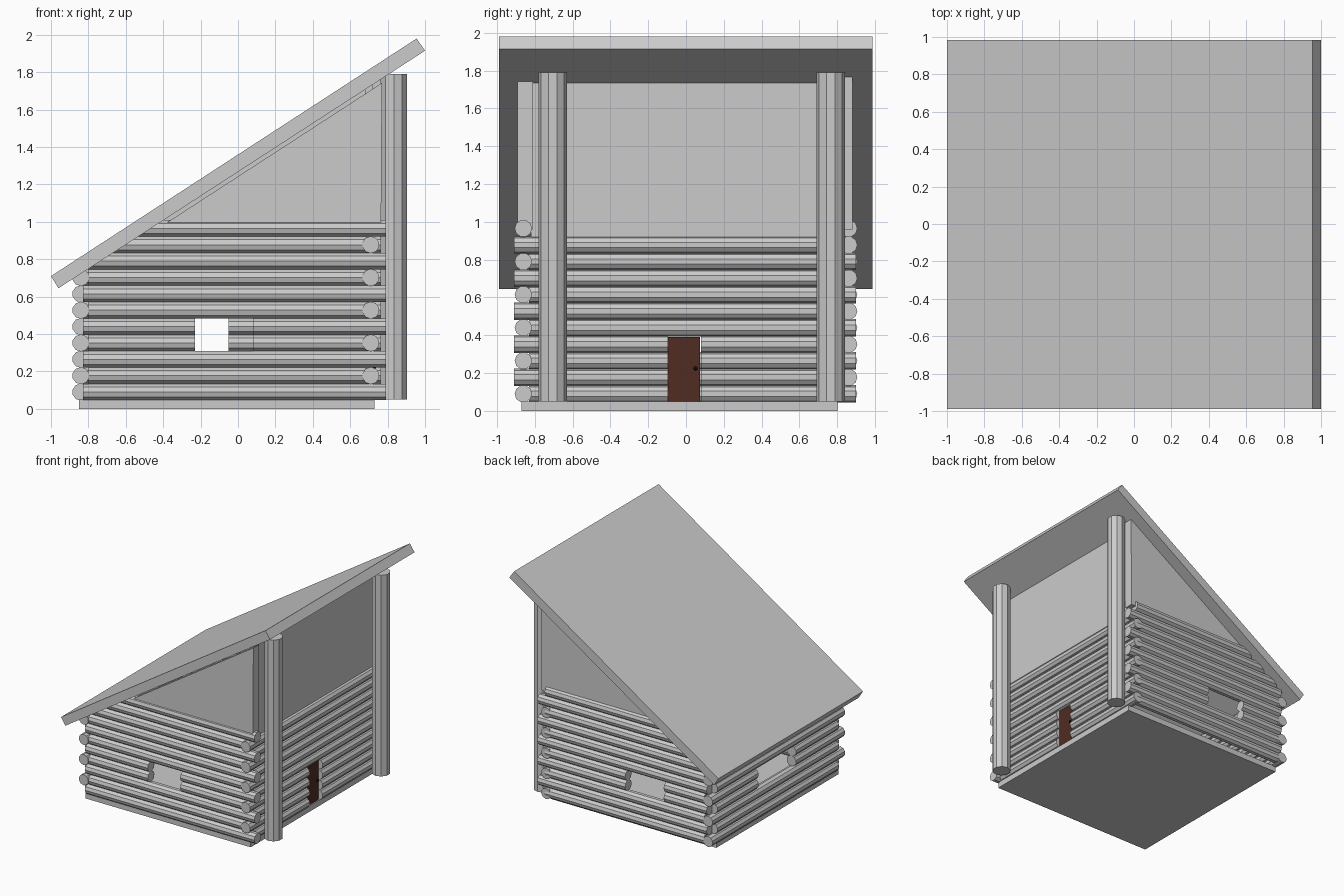
import bpy, bmesh
from math import pi
from mathutils import Matrix, Vector

if "Cube" in bpy.data.objects:
    bpy.data.objects.remove(bpy.data.objects["Cube"])

R, SIDES = 0.046, 10            # log radius and facets
SLOPE = 0.649                   # roof pitch


def under(x):
    """Height of the roof underside at x."""
    return 0.645 + SLOPE * (x + 0.96)


def finish(bm, name, color=None):
    bmesh.ops.recalc_face_normals(bm, faces=bm.faces[:])
    me = bpy.data.meshes.new(name)
    bm.to_mesh(me)
    bm.free()
    ob = bpy.data.objects.new(name, me)
    bpy.context.collection.objects.link(ob)
    if color:
        mat = bpy.data.materials.new(name + "_colour")
        mat.diffuse_color = color
        mat.use_nodes = True
        mat.node_tree.nodes["Principled BSDF"].inputs["Base Color"].default_value = mat.diffuse_color
        me.materials.append(mat)
    return ob


def box(name, x0, x1, y0, y1, z0, z1, color=None):
    bm = bmesh.new()
    m = Matrix.Translation(((x0 + x1) / 2, (y0 + y1) / 2, (z0 + z1) / 2))
    m = m @ Matrix.Diagonal((x1 - x0, y1 - y0, z1 - z0, 1))
    bmesh.ops.create_cube(bm, size=1, matrix=m)
    return finish(bm, name, color)


def prism(name, profile, y0, y1):
    """Extrude an x-z outline along y."""
    bm = bmesh.new()
    f = bm.faces.new([bm.verts.new((x, y0, z)) for x, z in profile])
    g = bmesh.ops.extrude_face_region(bm, geom=[f])["geom"]
    bmesh.ops.translate(bm, vec=(0, y1 - y0, 0),
                        verts=[v for v in g if isinstance(v, bmesh.types.BMVert)])
    return finish(bm, name)


def log(bm, axis, pos, a, b, z):
    """Add one log from a to b along the axis."""
    mid = (a + b) / 2
    if axis == 'X':
        m = Matrix.Translation((mid, pos, z)) @ Matrix.Rotation(pi / 2, 4, 'Y')
    else:
        m = Matrix.Translation((pos, mid, z)) @ Matrix.Rotation(pi / 2, 4, 'X')
    bmesh.ops.create_cone(bm, cap_ends=True, segments=SIDES, radius1=R,
                          radius2=R, depth=b - a, matrix=m)


def log_wall(name, axis, pos, count, long_span, short_span, long_parity, gap, gap_levels):
    """Stack logs with alternating ends, an opening, and a sloped cut under the roof."""
    bm = bmesh.new()
    for i in range(count):
        a, b = long_span if i % 2 == long_parity else short_span
        z = 0.09 + 0.0875 * i
        if i in gap_levels:
            log(bm, axis, pos, a, gap[0], z)
            log(bm, axis, pos, gap[1], b, z)
        else:
            log(bm, axis, pos, a, b, z)
    bmesh.ops.bisect_plane(bm, geom=bm.verts[:] + bm.edges[:] + bm.faces[:],
                           plane_co=Vector((0, 0, under(0))),
                           plane_no=Vector((-SLOPE, 0, 1)), clear_outer=True)
    rim = [e for e in bm.edges if e.is_boundary]
    if rim:
        bmesh.ops.holes_fill(bm, edges=rim, sides=0)
    return finish(bm, name)


# Floor and roof
box("floor", -0.85, 0.73, -0.87, 0.80, 0, 0.05)
prism("roof", [(-1, 0.71), (-0.96, 0.645), (1.0, 1.915), (0.955, 1.98)], -0.99, 0.985)

# Log walls with window and door openings
log_wall("front_log_wall", 'X', -0.86, 11, (-0.83, 0.79), (-0.80, 0.72), 0,
         (-0.23, 0.08), (3, 4))
log_wall("back_log_wall", 'X', 0.86, 11, (-0.83, 0.79), (-0.80, 0.72), 1,
         (-0.42, -0.05), (3, 4))
log_wall("left_log_wall", 'Y', -0.84, 8, (-0.83, 0.90), (-0.91, 0.83), 0,
         (-0.24, 0.27), (3, 4))
log_wall("right_log_wall", 'Y', 0.71, 10, (-0.83, 0.90), (-0.91, 0.83), 0,
         (-0.095, 0.08), (0, 1, 2, 3))

# Upper wall panels
for name, y0, y1, drop in (("front_gable", -0.89, -0.81, 0.025),
                           ("back_gable", 0.80, 0.88, 0.0)):
    prism(name, [(-0.45, 0.96), (0.765, 0.96), (0.77, under(0.77) - drop),
                 (-0.45, under(-0.45) - drop)], y0, y1)
prism("upper_right_panel", [(0.68, 0.9), (0.72, 0.9), (0.72, under(0.72)),
                            (0.68, under(0.68))], -0.82, 0.82)

# Porch posts
for name, y in (("front_post", -0.705), ("back_post", 0.765)):
    bm = bmesh.new()
    bmesh.ops.create_cone(bm, cap_ends=True, segments=SIDES, radius1=0.075,
                          radius2=0.075, depth=1.74,
                          matrix=Matrix.Translation((0.833, y, 0.92)))
    finish(bm, name)

# Door and knob
box("door", 0.70, 0.72, -0.095, 0.075, 0.05, 0.39, (0.08, 0.025, 0.015, 1))
bm = bmesh.new()
bmesh.ops.create_uvsphere(bm, u_segments=8, v_segments=6, radius=0.011,
                          matrix=Matrix.Translation((0.728, 0.05, 0.225)))
finish(bm, "door_knob", (0.01, 0.01, 0.01, 1))
